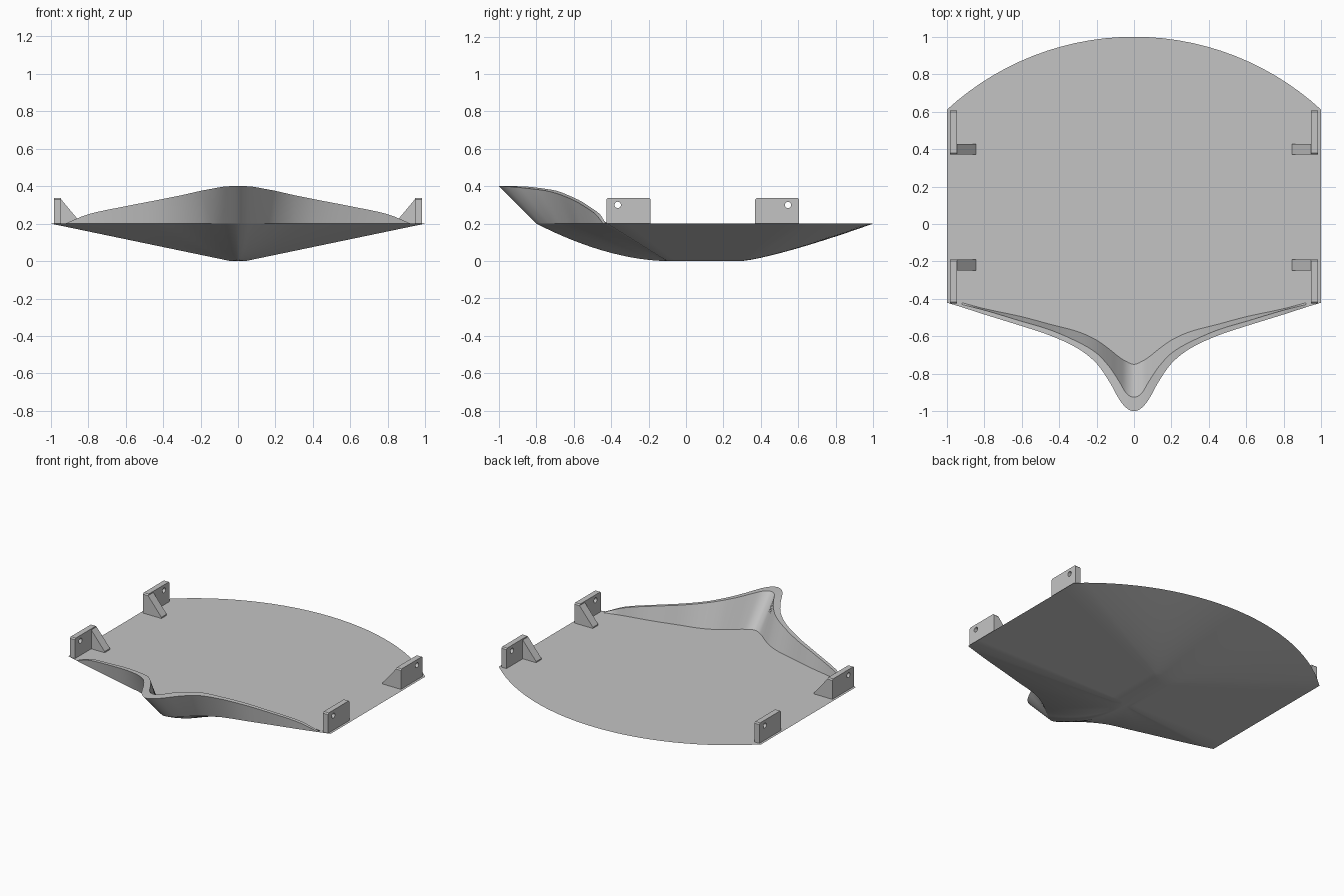
import bpy, bmesh, math
from mathutils import Vector

cube = bpy.data.objects.get("Cube")
if cube:
    bpy.data.objects.remove(cube)

grey = bpy.data.materials.new("light grey")
grey.use_nodes = True
GREY = (0.55, 0.55, 0.55, 1)
grey.diffuse_color = GREY
grey.node_tree.nodes["Principled BSDF"].inputs["Base Color"].default_value = GREY

DECK_Z = 0.2


def finish(name, bm, angle=None):
    bmesh.ops.recalc_face_normals(bm, faces=bm.faces)
    mesh = bpy.data.meshes.new(name)
    bm.to_mesh(mesh)
    bm.free()
    mesh.materials.append(grey)
    obj = bpy.data.objects.new(name, mesh)
    bpy.context.collection.objects.link(obj)
    if angle:
        bpy.ops.object.select_all(action='DESELECT')
        obj.select_set(True)
        bpy.context.view_layer.objects.active = obj
        bpy.ops.object.shade_smooth_by_angle(angle=math.radians(angle))
    return obj


def smooth_path(rows, steps):
    """Catmull-Rom through rows of values."""
    pts = [Vector(r) for r in rows]
    out = []
    for i in range(len(pts) - 1):
        a, b = pts[i], pts[i + 1]
        if i:
            before = pts[i - 1]
        else:
            before = b.copy()       # mirrored across the centre line
            before[0] = -b[0]
        after = pts[i + 2] if i + 2 < len(pts) else 2 * b - a
        # tangents scaled to the uneven station spacing
        ta = (b - before) * ((b[0] - a[0]) / (b[0] - before[0]))
        tb = (after - a) * ((b[0] - a[0]) / (after[0] - a[0]))
        for k in range(steps):
            t = k / steps
            out.append(a * (2*t**3 - 3*t**2 + 1) + ta * (t**3 - 2*t**2 + t)
                       + b * (3*t**2 - 2*t**3) + tb * (t**3 - t**2))
    return out + [pts[-1]]


def mirrored(half):
    """Full left-to-right run of stations from the +x half."""
    other = []
    for row in half[:0:-1]:
        r = row.copy()
        r[0] = -r[0]
        other.append(r)
    return other + half


# Bow stations: x, hull edge y, rim outer y, rim height, rim inner y, wall foot y
bow = mirrored(smooth_path([
    (0, -.80, -1.0, .40, -.925, -.75),
    (.04, -.785, -.983, .40, -.905, -.735),
    (.08, -.75, -.935, .397, -.84, -.71),
    (.13, -.71, -.845, .388, -.765, -.67),
    (.2, -.66, -.745, .375, -.69, -.62),
    (.3, -.61, -.665, .352, -.63, -.575),
    (.45, -.57, -.595, .322, -.565, -.535),
    (.6, -.53, -.545, .293, -.52, -.495),
    (.8, -.478, -.483, .25, -.46, -.452),
    (.92, -.444, -.444, .201, -.43, -.42)], 4))

# Deck outline: bow edge, straight sides, stern arc
outline = [(-1, -.42)] + [(s[0], s[1]) for s in bow] + [(1, -.42)]
SIDE = 10
outline += [(1, -.42 + 1.03 * i / SIDE) for i in range(1, SIDE)]
radius = (1 + .39 ** 2) / (2 * .39)
half_angle = math.asin(1 / radius)
for i in range(29):
    a = half_angle * (1 - i / 14)
    outline.append((radius * math.sin(a), 1 - radius + radius * math.cos(a)))
outline += [(-1, .61 - 1.03 * i / SIDE) for i in range(1, SIDE)]

# Hull: rings that sweep from a short flat keel out to the deck outline
bm = bmesh.new()
RINGS = 14
rings = []
for j in range(RINGS + 1):
    t = j / RINGS
    ring = []
    for x, y in outline:
        along = min(max((y + .42) / 1.03, 0), 1)
        kx, ky = .04 * x, -.1 + .4 * along
        if y < -.42:
            power = 1 + .8 * (1 - abs(x)) ** 2
        elif y > .61:
            power = 1 + .25 * (1 - x * x)
        else:
            power = 1
        ring.append(bm.verts.new((kx + (x - kx) * t, ky + (y - ky) * t,
                                  DECK_Z * t ** power)))
    rings.append(ring)
n = len(outline)
for lower, upper in zip(rings, rings[1:]):
    for i in range(n):
        k = (i + 1) % n
        bm.faces.new((lower[i], lower[k], upper[k], upper[i]))
bm.faces.new(rings[0])
bm.faces.new(rings[-1])
finish("hull", bm, 35)

# Raised bow wall with a flat rim
bm = bmesh.new()
sections = []
for x, edge, outer, top, inner, foot in bow:
    mid = (edge + outer) / 2
    profile = [(edge, DECK_Z), (mid, (DECK_Z + top) / 2), (outer, top),
               (inner, top), (foot, DECK_Z)]
    sections.append([bm.verts.new((x, y, z)) for y, z in profile])
for a, b in zip(sections, sections[1:]):
    for i in range(5):
        k = (i + 1) % 5
        bm.faces.new((a[i], b[i], b[k], a[k]))
bm.faces.new(sections[0])
bm.faces.new(sections[-1])
finish("bow_wall", bm, 35)


def extrude_loops(bm, loops, direction):
    """Fill flat loops (later ones are holes) and extrude them."""
    edges = []
    for loop in loops:
        vs = [bm.verts.new(p) for p in loop]
        edges += [bm.edges.new((vs[i - 1], vs[i])) for i in range(len(vs))]
    filled = bmesh.ops.triangle_fill(bm, edges=edges, use_beauty=True)
    faces = [f for f in filled["geom"] if isinstance(f, bmesh.types.BMFace)]
    moved = bmesh.ops.extrude_face_region(bm, geom=faces, use_keep_orig=True)
    verts = [v for v in moved["geom"] if isinstance(v, bmesh.types.BMVert)]
    bmesh.ops.translate(bm, verts=verts, vec=direction)


# Mounting brackets: upright drilled plate with a triangular gusset
def bracket(side, front):
    def place(x, y, z):
        return (side * x, .18 - y if front else y, z)

    tag = ("front_" if front else "rear_") + ("left" if side > 0 else "right")
    bm = bmesh.new()
    y0, y1, z1, c = .37, .605, .338, .008
    plate = [(y0, DECK_Z), (y1, DECK_Z), (y1, z1 - c), (y1 - c, z1),
             (y0 + c, z1), (y0, z1 - c)]
    hole = [(.545 + .017 * math.cos(math.tau * i / 20),
             .3 + .017 * math.sin(math.tau * i / 20)) for i in range(20)]
    extrude_loops(bm, [[place(.945, y, z) for y, z in loop]
                       for loop in (plate, hole)], (side * .038, 0, 0))
    finish("bracket_plate_" + tag, bm, 30)

    bm = bmesh.new()
    tri = [(.843, DECK_Z), (.945, DECK_Z), (.945, .33), (.843, .208)]
    extrude_loops(bm, [[place(x, y0, z) for x, z in tri]],
                  (0, -.058 if front else .058, 0))
    finish("bracket_gusset_" + tag, bm)


for side in (1, -1):
    for front in (True, False):
        bracket(side, front)
